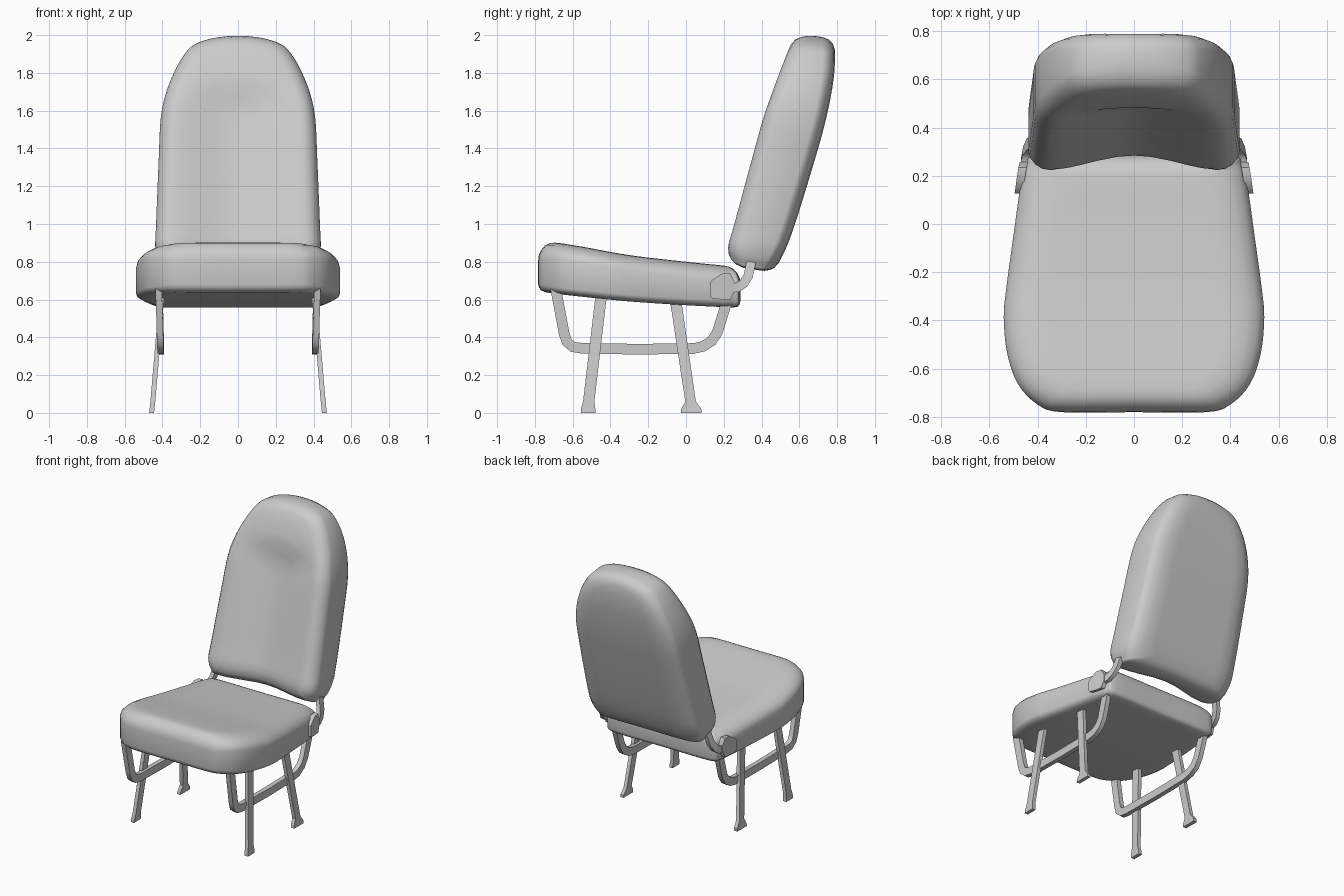
import bpy
from math import cos, pi
from mathutils import Vector

if "Cube" in bpy.data.objects:
    bpy.data.objects.remove(bpy.data.objects["Cube"])


def spline(pts, n=4, closed=False):
    """Catmull-Rom resample of points of any dimension."""
    out, m = [], len(pts)
    for i in range(m if closed else m - 1):
        idx = [i - 1, i, i + 1, i + 2]
        a, b, c, d = [pts[j % m] if closed else pts[min(max(j, 0), m - 1)] for j in idx]
        for k in range(n):
            t = k / n
            out.append(tuple(0.5 * (2 * q + (r - p) * t + (2 * p - 5 * q + 4 * r - s) * t * t
                                    + (3 * q - p - 3 * r + s) * t ** 3)
                             for p, q, r, s in zip(a, b, c, d)))
    return out if closed else out + [pts[-1]]


def lookup(table, v):
    v = min(max(v, table[0][0]), table[-1][0])
    for a, b in zip(table, table[1:]):
        if v <= b[0]:
            t = (v - a[0]) / (b[0] - a[0])
            return [p + (q - p) * t for p, q in zip(a, b)]
    return table[-1]


def make(name, verts, faces, angle):
    me = bpy.data.meshes.new(name)
    me.from_pydata(verts, [], faces)
    ob = bpy.data.objects.new(name, me)
    bpy.context.collection.objects.link(ob)
    bpy.ops.object.select_all(action='DESELECT')
    ob.select_set(True)
    bpy.context.view_layer.objects.active = ob
    bpy.ops.object.mode_set(mode='EDIT')
    bpy.ops.mesh.select_all(action='SELECT')
    bpy.ops.mesh.normals_make_consistent(inside=False)
    bpy.ops.object.mode_set(mode='OBJECT')
    bpy.ops.object.shade_smooth_by_angle(angle=angle)
    return ob


def cushion(name, half, surf, size, lower, upper):
    """Loft an outline between two surfaces; lower/upper give (inset a, inset b, drop)."""
    outline = spline(half + [(-a, b) for a, b in half[-2:0:-1]], 4, True)
    bs = [b for a, b in outline]
    mid = (min(bs) + max(bs)) / 2
    n = len(outline)
    fills = [0.12, 0.25, 0.4, 0.55, 0.7, 0.8, 0.9]
    levels = [(k, *lower[0], 0) for k in fills] + [(1, *r, 0) for r in lower]
    levels += [(1, *r, 1) for r in upper] + [(k, *upper[-1], 1) for k in fills[::-1]]

    def point(a, b, drop, top):
        f, g = surf(a, b)
        d = (g - f).normalized() * drop
        return f + d if top else g - d

    verts = [point(0, mid, 0, 0)]
    for k, da, db, drop, top in levels:
        sa, sb = k * (1 - da / size[0]), k * (1 - db / size[1])
        verts += [point(a * sa, mid + (b - mid) * sb, drop, top) for a, b in outline]
    verts.append(point(0, mid, 0, 1))
    faces = []
    for r in range(len(levels) - 1):
        for i in range(n):
            j = (i + 1) % n
            o, p = 1 + r * n, 1 + (r + 1) * n
            faces.append((o + i, o + j, p + j, p + i))
    last, o = len(verts) - 1, 1 + (len(levels) - 1) * n
    for i in range(n):
        j = (i + 1) % n
        faces += [(0, 1 + j, 1 + i), (last, o + i, o + j)]
    return make(name, verts, faces, 1.0)


def strip(name, pairs, xs, thick):
    """Flat bar from pairs of (y, z) edge points at the given x, mirrored to both sides."""
    verts, faces = [], []
    for (p, q), x in zip(pairs, xs):
        h = thick / 2
        verts += [(x - h, *p), (x + h, *p), (x + h, *q), (x - h, *q)]
    for r in range(len(pairs) - 1):
        for i in range(4):
            j = (i + 1) % 4
            faces.append((4 * r + i, 4 * r + j, 4 * r + 4 + j, 4 * r + 4 + i))
    e = 4 * len(pairs) - 4
    faces += [(3, 2, 1, 0), (e, e + 1, e + 2, e + 3)]
    ob = make(name, verts, faces, 0.6)
    ob.modifiers.new("mirror", 'MIRROR')
    return ob


def bar(name, path, width, thick):
    """Bar of constant width along an (x, y, z) path."""
    pairs = []
    for i, p in enumerate(path):
        a, b = path[max(i - 1, 0)], path[min(i + 1, len(path) - 1)]
        t = Vector((b[1] - a[1], b[2] - a[2])).normalized() * width / 2
        pairs.append(((p[1] - t.y, p[2] + t.x), (p[1] + t.y, p[2] - t.x)))
    return strip(name, pairs, [p[0] for p in path], thick)


# Seat cushion: y, top z, bottom z
seat_tab = spline([(-0.78, 0.895, 0.645), (-0.7, 0.902, 0.632), (-0.55, 0.88, 0.615),
                   (-0.3, 0.835, 0.59), (0, 0.80, 0.57), (0.2, 0.78, 0.56), (0.29, 0.772, 0.555)])


def seat_surf(x, y):
    _, top, bot = lookup(seat_tab, y)
    return Vector((x, y, top)), Vector((x, y, bot))


cushion("seat",
        [(0, -0.78), (0.3, -0.78), (0.40, -0.748), (0.48, -0.665), (0.525, -0.54), (0.54, -0.39),
         (0.53, -0.27), (0.50, -0.05), (0.47, 0.16), (0.445, 0.25), (0.39, 0.285), (0, 0.285)],
        seat_surf, (0.54, 0.53),
        [(0.06, 0.04, 0), (0.03, 0.015, 0.006), (0.008, 0.004, 0.018), (0, 0, 0.035)],
        [(0, 0, 0.085), (0.007, 0.003, 0.06), (0.03, 0.015, 0.035), (0.07, 0.035, 0.014),
         (0.12, 0.06, 0.003), (0.17, 0.09, 0)])

# Backrest: height fraction, front y z, rear y z
back_tab = spline([(0, 0.245, 0.775, 0.46, 0.745), (0.08, 0.222, 0.87, 0.51, 0.83),
                   (0.2, 0.256, 1.0, 0.567, 0.97), (0.5, 0.35, 1.35, 0.67, 1.30),
                   (0.7, 0.42, 1.6, 0.74, 1.55), (0.85, 0.495, 1.8, 0.782, 1.77),
                   (0.95, 0.555, 1.95, 0.788, 1.92), (1, 0.595, 2.004, 0.775, 1.985)])


def back_surf(x, t):
    _, fy, fz, by, bz = lookup(back_tab, t)
    fade = min(max((0.84 - t) / 0.14, 0), 1)
    fade = fade * fade * (3 - 2 * fade)
    dish = 0.06 * fade * 0.5 * (1 + cos(pi * min(abs(x) / 0.37, 1)))
    return Vector((x, fy + dish, fz)), Vector((x, by, bz))


cushion("backrest",
        [(0, 0), (0.36, 0), (0.415, 0.025), (0.437, 0.1), (0.434, 0.2), (0.42, 0.5), (0.41, 0.67),
         (0.385, 0.77), (0.34, 0.855), (0.29, 0.915), (0.23, 0.958), (0.12, 0.99), (0, 1)],
        back_surf, (0.435, 0.625),
        [(0.15, 0.06, 0), (0.09, 0.03, 0.006), (0.04, 0.012, 0.022), (0.01, 0.003, 0.045), (0, 0, 0.065)],
        [(0, 0, 0.075), (0.006, 0.004, 0.05), (0.025, 0.015, 0.024), (0.05, 0.035, 0.007), (0.08, 0.06, 0)])

# Splayed legs with flared feet
leg_z = [0, 0.02, 0.06, 0.63]
leg_x = [0.457, 0.455, 0.451, 0.402]
for name, edges in (("front_leg", [(-0.557, -0.48), (-0.557, -0.48), (-0.545, -0.485), (-0.478, -0.418)]),
                    ("rear_leg", [(-0.026, 0.082), (-0.026, 0.082), (-0.004, 0.052), (-0.09, -0.03)])):
    strip(name, [((a, z), (b, z)) for (a, b), z in zip(edges, leg_z)], leg_x, 0.026)

# U-shaped side frame under the seat
bar("side_frame",
    [(0.42, -0.69, 0.66), (0.413, -0.645, 0.42), (0.411, -0.63, 0.375), (0.41, -0.60, 0.35),
     (0.408, -0.55, 0.342), (0.408, -0.25, 0.337), (0.408, 0.04, 0.341), (0.408, 0.09, 0.352),
     (0.409, 0.135, 0.38), (0.41, 0.165, 0.425), (0.415, 0.22, 0.6)], 0.056, 0.034)

# Hinge plate on the seat side and arm to the backrest
strip("hinge_plate",
      [((0.127, 0.615), (0.127, 0.69)), ((0.14, 0.606), (0.14, 0.705)), ((0.19, 0.60), (0.19, 0.737)),
       ((0.235, 0.60), (0.235, 0.737)), ((0.258, 0.65), (0.258, 0.69))],
      [0.478, 0.476, 0.469, 0.462, 0.457], 0.034)
bar("hinge_arm",
    [(0.458, 0.22, 0.66), (0.452, 0.275, 0.665), (0.444, 0.305, 0.685),
     (0.43, 0.33, 0.725), (0.41, 0.345, 0.80)], 0.05, 0.03)
